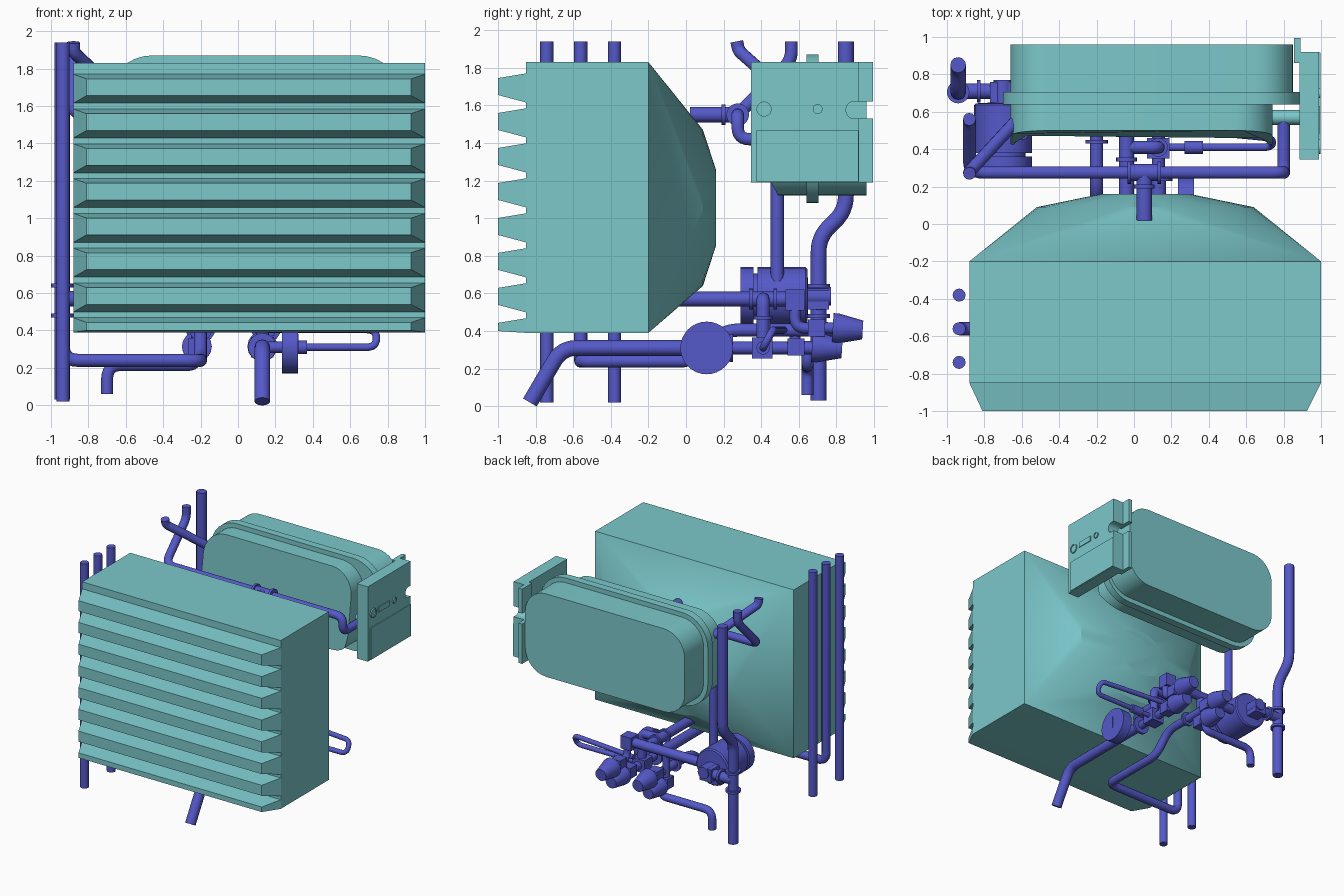
import bpy, bmesh
from math import sin, cos, pi, radians
from mathutils import Vector

if "Cube" in bpy.data.objects:
    bpy.data.objects.remove(bpy.data.objects["Cube"])


def material(name, col):
    m = bpy.data.materials.new(name)
    m.diffuse_color = (*col, 1)
    m.use_nodes = True
    m.node_tree.nodes["Principled BSDF"].inputs["Base Color"].default_value = m.diffuse_color
    return m


TEAL = material("teal_housing", (0.20, 0.58, 0.60))
BLUE = material("blue_pipework", (0.09, 0.10, 0.58))


def finish(name, bm, mat, angle=30):
    bmesh.ops.recalc_face_normals(bm, faces=bm.faces)
    me = bpy.data.meshes.new(name)
    bm.to_mesh(me)
    bm.free()
    ob = bpy.data.objects.new(name, me)
    bpy.context.collection.objects.link(ob)
    me.materials.append(mat)
    smooth(ob, angle)
    return ob


def smooth(ob, angle=30):
    bpy.ops.object.select_all(action='DESELECT')
    ob.select_set(True)
    bpy.context.view_layer.objects.active = ob
    bpy.ops.object.shade_smooth_by_angle(angle=radians(angle))


def loft(name, rings, mat, angle=30):
    bm = bmesh.new()
    vs = [[bm.verts.new(p) for p in r] for r in rings]
    n = len(vs[0])
    for a, b in zip(vs, vs[1:]):
        for i in range(n):
            bm.faces.new((a[i], a[(i + 1) % n], b[(i + 1) % n], b[i]))
    bm.faces.new(vs[0])
    bm.faces.new(vs[-1])
    return finish(name, bm, mat, angle)


def box(name, x, y, z, mat):
    return loft(name, [[(x[0], a, b), (x[0 - 1], a, b), (x[1], a, c), (x[0], a, c)]
                       for a in y for b, c in [z]], mat)


def turned(name, origin, axis, profile, mat=BLUE, n=24):
    """Round part: profile is (distance along axis, radius)."""
    q = Vector(axis).to_track_quat('Z', 'Y')
    o = Vector(origin)
    return loft(name, [[o + q @ Vector((r * cos(2 * pi * i / n), r * sin(2 * pi * i / n), d))
                        for i in range(n)] for d, r in profile], mat)


def pipe(name, pts, r, bend=0.08):
    """Tube along a path whose corners are rounded."""
    pts = [Vector(p) for p in pts]
    path = [pts[0]]
    for a, b, c in zip(pts, pts[1:], pts[2:]):
        d = min(bend, (a - b).length * 0.49, (c - b).length * 0.49)
        p, q = b + (a - b).normalized() * d, b + (c - b).normalized() * d
        path += [p * (1 - t) ** 2 + b * 2 * t * (1 - t) + q * t * t for t in [k / 6 for k in range(7)]]
    path.append(pts[-1])
    cu = bpy.data.curves.new(name, 'CURVE')
    cu.dimensions = '3D'
    cu.bevel_depth, cu.bevel_resolution, cu.use_fill_caps = r, 4, True
    s = cu.splines.new('POLY')
    s.points.add(len(path) - 1)
    for sp, p in zip(s.points, path):
        sp.co = (*p, 1)
    cu.materials.append(BLUE)
    ob = bpy.data.objects.new(name, cu)
    bpy.context.collection.objects.link(ob)
    bpy.ops.object.select_all(action='DESELECT')
    ob.select_set(True)
    bpy.context.view_layer.objects.active = ob
    bpy.ops.object.convert(target='MESH')
    smooth(bpy.context.view_layer.objects.active, 40)


def flange(name, c, axis, r=0.06, t=0.02):
    turned(name, c, axis, [(-t / 2, r), (t / 2, r)])


# radiator housing: box tapering to an oval at the back
bm = bmesh.new()
for y in (-0.85, -0.2):
    for x in (-0.88, 1.0):
        for z in (0.39, 1.83):
            bm.verts.new((x, y, z))
for y, a, b in ((0.09, 0.58, 0.415), (0.16, 0.24, 0.2)):
    for i in range(32):
        bm.verts.new((0.06 + a * cos(pi * i / 16), y, 1.055 + b * sin(pi * i / 16)))
bmesh.ops.convex_hull(bm, input=bm.verts)
finish("radiator_housing", bm, TEAL, 15)

# louvre slats on the front
for i in range(8):
    t = 1.77 - 0.186 * i
    lo, tip_lo = max(t - 0.155, 0.39), max(t - 0.115, 0.40)
    loft("louvre_slat", [[(-0.88, -0.85, lo), (1, -0.85, lo), (1, -0.85, t), (-0.88, -0.85, t)],
                         [(-0.81, -1, tip_lo), (0.925, -1, tip_lo),
                          (0.925, -1, t - 0.025), (-0.81, -1, t - 0.025)]], TEAL)


# rounded tank with slanted front and a flange round the middle
def rounded(x0, x1, z0, z1, r, yf, n=8):
    out = []
    for k, (cx, cz) in enumerate(((x1 - r, z1 - r), (x0 + r, z1 - r), (x0 + r, z0 + r), (x1 - r, z0 + r))):
        for j in range(n + 1):
            a = pi / 2 * (k + j / n)
            z = cz + r * sin(a)
            out.append((cx + r * cos(a), yf(z), z))
    return out


def slant(z):
    return 0.42 + 0.08 * (z - 1.25) / 0.58 if z > 1.25 else 0.42 + 0.07 * (1.25 - z) / 0.13


loft("tank_front", [rounded(-0.66, 0.74, 1.12, 1.83, 0.2, f) for f in (slant, lambda z: 0.65)], TEAL)
loft("tank_back", [rounded(-0.66, 0.85, 1.12, 1.83, 0.2, lambda z, y=y: y) for y in (0.69, 0.96)], TEAL)
loft("tank_flange", [rounded(-0.70, 0.885, 1.08, 1.87, 0.24, lambda z, y=y: y) for y in (0.64, 0.705)], TEAL)
turned("tank_connector", (0.72, 0.57, 1.42), (1, 0, 0), [(0, 0.04), (0.18, 0.04)], TEAL)

# control panel with notched rear edge
notch = [(0.89 - 0.04 * sin(pi * k / 8), 1.575 + 0.045 * -cos(pi * k / 8)) for k in range(9)]
outline = [(0.345, 1.19), (0.92, 1.19), (0.92, 1.53)] + notch + [(0.92, 1.62), (0.92, 1.83), (0.345, 1.83)]
loft("control_panel", [[(x, y, z) for y, z in outline] for x in (0.885, 0.988)], TEAL)
for z in ((1.19, 1.53), (1.62, 1.83)):
    box("panel_rear_lip", (0.855, 0.89), (0.86, 0.995), z, TEAL)
box("panel_lower_cover", (0.98, 0.996), (0.375, 0.918), (1.195, 1.465), TEAL)
for y, r in ((0.415, 0.04), (0.70, 0.026)):
    turned("panel_knob", (0.98, y, 1.58), (1, 0, 0), [(0, r), (0.018, r), (0.018, r * 0.75), (0.012, r * 0.75)], TEAL)
box("panel_slot", (0.98, 0.995), (0.485, 0.63), (1.56, 1.605), TEAL)

# risers along the left side
for y in (-0.74, -0.38):
    pipe("riser_pipe", [(-0.935, y, 0.02), (-0.935, y, 1.94)], 0.035)
pipe("return_pipe", [(-0.935, -0.56, 1.94), (-0.935, -0.56, 0.24), (-0.2, -0.56, 0.24),
                     (-0.2, 0.04, 0.24), (-0.2, 0.2, 0.405), (-0.2, 0.8, 0.405)], 0.035)
pipe("rear_riser", [(-0.94, 0.85, 1.94), (-0.94, 0.85, 1.04), (-0.94, 0.705, 0.9), (-0.94, 0.705, 0.03)], 0.042)
for z in (0.64, 0.48):
    flange("rear_riser_flange", (-0.94, 0.705, z), (0, 0, 1))

# upper cross pipe with tee and its branches
pipe("upper_cross_pipe", [(-0.88, 0.56, 1.94), (-0.88, 0.56, 1.84), (-0.88, 0.275, 1.55), (0.8, 0.275, 1.55),
                          (0.8, 0.275, 1.42), (0.8, 0.56, 1.42)], 0.034)
pipe("upper_branch_pipe", [(-0.88, 0.27, 1.94), (-0.88, 0.28, 1.89), (-0.64, 0.54, 1.66)], 0.034)
pipe("tee_branch", [(0.055, 0.02, 1.55), (0.055, 0.275, 1.55)], 0.042)
turned("tee_body", (-0.03, 0.275, 1.55), (1, 0, 0), [(0, 0.045), (0.17, 0.045)])
for x in (-0.025, 0.135):
    flange("tee_flange", (x, 0.275, 1.55), (1, 0, 0))
flange("tee_front_flange", (0.055, 0.2, 1.55), (0, 1, 0), 0.055)

# pump and its pipework
turned("pump", (-0.7, 0.29, 0.585), (0, 1, 0),
       [(0, 0.155), (0.07, 0.155), (0.07, 0.12), (0.09, 0.12), (0.09, 0.155), (0.345, 0.155),
        (0.355, 0.145), (0.36, 0.05), (0.48, 0.05)])
pipe("pump_outlet", [(-0.7, 0.71, 0.57), (-0.94, 0.71, 0.57)], 0.042)
box("pump_outlet_block", (-0.77, -0.66), (0.65, 0.76), (0.515, 0.625), BLUE)
flange("pump_outlet_flange", (-0.83, 0.71, 0.57), (1, 0, 0))
pipe("pump_to_tank_pipe", [(-0.6, 0.485, 0.6), (-0.6, 0.485, 1.2)], 0.035)

# manifold, supply pipe and blocks
pipe("manifold_pipe", [(-0.6, 0.58, 0.565), (0.13, 0.58, 0.565)], 0.04)
box("manifold_block", (0.08, 0.18), (0.53, 0.63), (0.51, 0.62), BLUE)
pipe("supply_pipe", [(-0.04, -0.04, 0.57), (-0.04, 0.58, 0.57)], 0.04)
for y in (0.345, 0.475):
    flange("supply_flange", (-0.04, y, 0.57), (0, 1, 0), 0.055)

# drain hose with valve stem, flanges and knobs
pipe("drain_hose", [(0.13, -0.83, 0.02), (0.13, -0.66, 0.31), (0.13, 0.24, 0.31)], 0.042)
pipe("valve_stem_lower", [(0.13, 0.2, 0.31), (0.13, 0.7, 0.31)], 0.035)
flange("drain_flange", (0.13, 0.24, 0.31), (0, 1, 0), 0.075)
flange("return_flange", (-0.2, 0.44, 0.405), (0, 1, 0), 0.06)
box("valve_block", (0.07, 0.19), (0.35, 0.46), (0.255, 0.365), BLUE)
pipe("valve_riser", [(0.13, 0.41, 0.31), (0.13, 0.41, 0.57), (-0.04, 0.41, 0.57)], 0.035, 0.04)
flange("valve_riser_flange", (0.13, 0.41, 0.47), (0, 0, 1), 0.05)
for x, y, z in ((0.13, 0.67, 0.315), (-0.22, 0.67, 0.315), (-0.2, 0.78, 0.415), (0.15, 0.78, 0.415)):
    turned("valve_knob", (x, y, z), (0, 1, -0.06), [(-0.12, 0.03), (0, 0.03), (0, 0.08), (0.03, 0.08), (0.16, 0.05)], n=16)
    box("knob_block", (x - 0.045, x + 0.045), (y - 0.13, y - 0.04), (z - 0.045, z + 0.045), BLUE)
pipe("knob_link", [(-0.22, 0.58, 0.315), (-0.22, 0.58, 0.565)], 0.03)
pipe("upper_knob_link", [(0.15, 0.7, 0.415), (0.15, 0.58, 0.415), (0.15, 0.58, 0.56)], 0.03)

# round gauge with needle
turned("gauge", (0.235, 0.11, 0.31), (1, 0, 0), [(0, 0.14), (0.085, 0.14)], n=32)
box("gauge_needle", (0.318, 0.323), (0.107, 0.113), (0.28, 0.38), BLUE)
pipe("gauge_stem", [(0.13, 0.11, 0.31), (0.24, 0.11, 0.31)], 0.03)

# looped thin tube and bottom drain
pipe("loop_tube", [(0.13, 0.41, 0.31), (0.74, 0.41, 0.31), (0.74, 0.46, 0.405), (0.13, 0.52, 0.405)], 0.02, 0.06)
turned("loop_fitting", (0.27, 0.41, 0.31), (1, 0, 0), [(0, 0.035), (0.1, 0.035)])
pipe("bottom_drain", [(-0.22, 0.645, 0.32), (-0.22, 0.645, 0.215), (-0.7, 0.645, 0.215), (-0.7, 0.645, 0.06)], 0.032)
